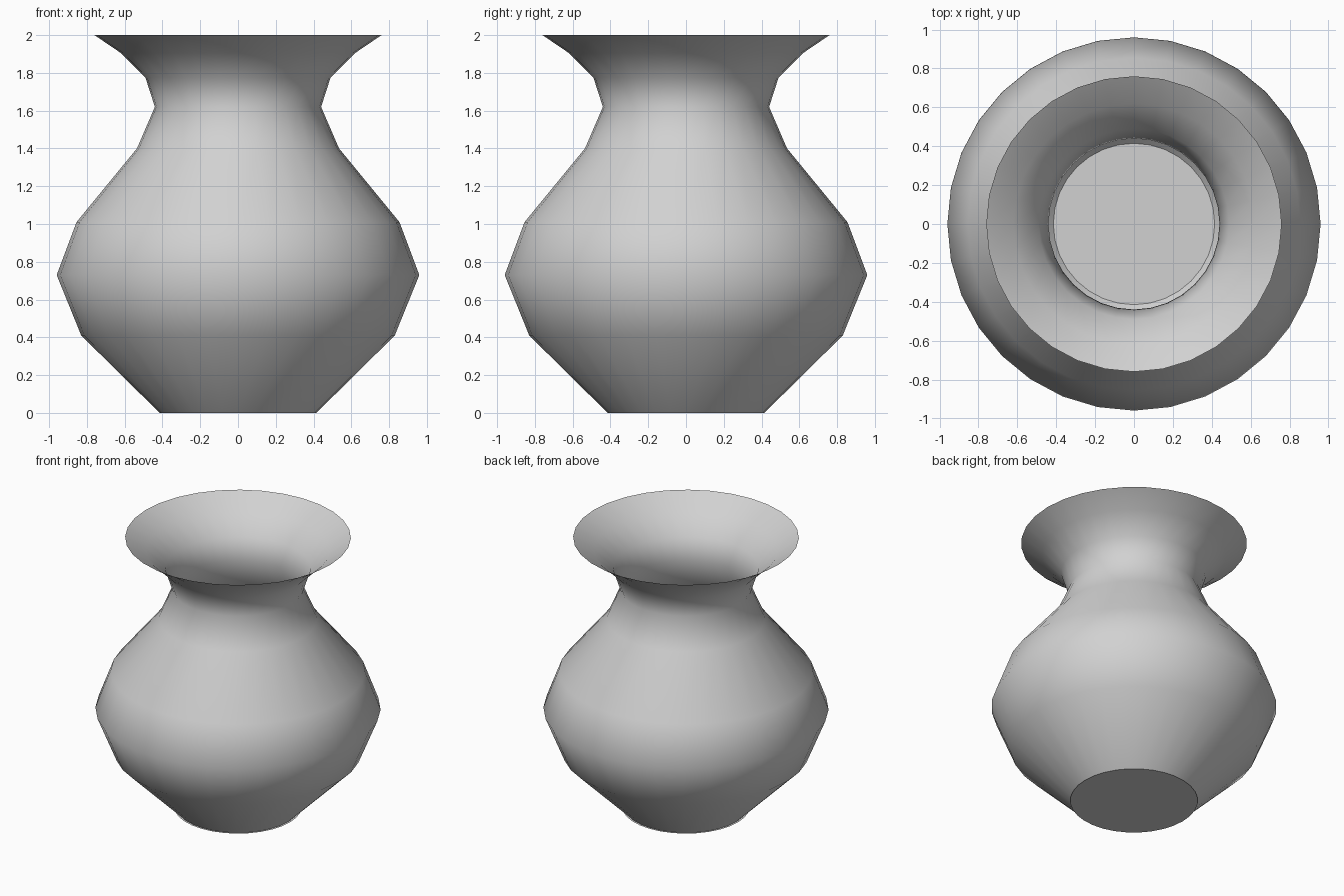
import bpy, bmesh, math

cube = bpy.data.objects.get("Cube")
if cube:
    bpy.data.objects.remove(cube, do_unlink=True)

SIDES = 32

# Plain grey clay
clay = bpy.data.materials.new("grey_clay")
clay.use_nodes = True
colour = (0.64, 0.64, 0.64, 1.0)
clay.diffuse_color = colour
clay.node_tree.nodes["Principled BSDF"].inputs["Base Color"].default_value = colour


def add_object(name, bm):
    mesh = bpy.data.meshes.new(name)
    bm.to_mesh(mesh)
    bm.free()
    mesh.materials.append(clay)
    obj = bpy.data.objects.new(name, mesh)
    bpy.context.collection.objects.link(obj)
    return obj


def lathe(name, profile):
    """Turn a list of (radius, height) points around the z axis."""
    bm = bmesh.new()
    verts = [bm.verts.new((r, 0, z)) for r, z in profile]
    edges = [bm.edges.new(pair) for pair in zip(verts, verts[1:])]
    bmesh.ops.spin(bm, geom=verts + edges, cent=(0, 0, 0), axis=(0, 0, 1),
                   angle=math.tau, steps=SIDES, use_duplicate=False)
    bmesh.ops.remove_doubles(bm, verts=bm.verts[:], dist=0.0005)
    bmesh.ops.recalc_face_normals(bm, faces=bm.faces[:])
    for face in bm.faces:
        face.smooth = True
    return add_object(name, bm)


# Thin wall: foot, belly, shoulder, neck and flared open rim
lathe("vase_wall", [
    (0.415, 0.0), (0.83, 0.41), (0.96, 0.73), (0.855, 1.01), (0.535, 1.40),
    (0.44, 1.62), (0.49, 1.775), (0.62, 1.905), (0.76, 2.0),
])

# Flat floor disc, just wider than the foot of the wall
bm = bmesh.new()
bmesh.ops.create_circle(bm, cap_ends=True, segments=SIDES, radius=0.43)
add_object("vase_floor", bm)
